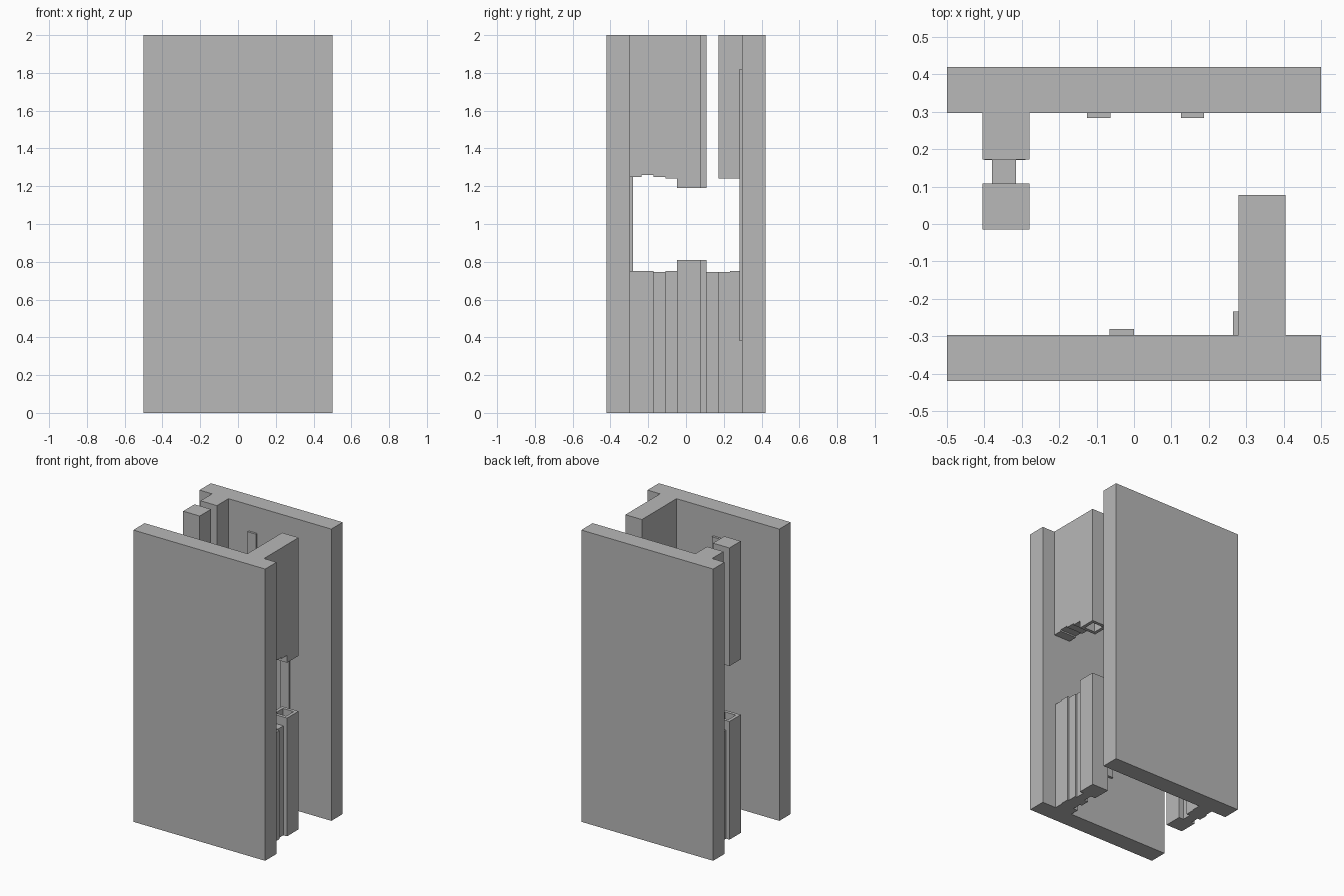
import bpy, bmesh

cube = bpy.data.objects.get("Cube")
if cube:
    bpy.data.objects.remove(cube, do_unlink=True)

GREY = (0.48, 0.48, 0.48, 1.0)
grey = bpy.data.materials.new("plain grey")
grey.use_nodes = True
grey.diffuse_color = GREY
grey.node_tree.nodes["Principled BSDF"].inputs["Base Color"].default_value = GREY

HEIGHT = 2.0
STEP = 0.0625      # width of one board
INNER = 0.297      # inner face of each slab
OUTER = 0.42       # outer face of each slab


def box(name, x, y, z, socket=None):
    """Box from (low, high) spans; socket = +1 / -1 sinks a square hole in its top / bottom."""
    bm = bmesh.new()
    bmesh.ops.create_cube(bm, size=1)
    for v in bm.verts:
        v.co = [span[c > 0] for span, c in zip((x, y, z), v.co)]
    if socket:
        bm.normal_update()
        end = [f for f in bm.faces if f.normal.z * socket > 0.9]
        bmesh.ops.inset_region(bm, faces=end, thickness=STEP / 2)
        hole = bmesh.ops.extrude_discrete_faces(bm, faces=end)["faces"]
        for f in hole:
            for v in f.verts:
                v.co.z -= socket * STEP
        bmesh.ops.recalc_face_normals(bm, faces=bm.faces)
    mesh = bpy.data.meshes.new(name)
    bm.to_mesh(mesh)
    bm.free()
    mesh.materials.append(grey)
    obj = bpy.data.objects.new(name, mesh)
    bpy.context.collection.objects.link(obj)
    return obj


# Two tall slabs
box("front_slab", (-0.5, 0.5), (-OUTER, -INNER), (0, HEIGHT))
box("back_slab", (-0.5, 0.5), (INNER, OUTER), (0, HEIGHT))

# Thin upright strips on the inner faces
STRIP = (0.38, 1.82)
box("front_strip", (-0.065, 0), (-INNER, -0.281), STRIP)
for side, x in (("right", -0.125), ("left", 0.125)):
    box(f"back_strip_{side}", (x, x + STEP), (0.283, INNER), STRIP)

LEFT = (0.28, 0.405)
RIGHT = (-0.405, -0.28)

# Posts, each split into a lower and an upper half with square sockets
for side, x, y in (("left", LEFT, (-0.047, 0.078)), ("right", RIGHT, (-0.015, 0.108))):
    box(f"{side}_post_lower", x, y, (0, 0.81), 1)
    box(f"{side}_post_upper", x, y, (1.19, HEIGHT), -1)

# Upper left wall with an uneven lower edge
for i, low in enumerate((1.25, 1.26, 1.25, 1.24)):
    y = -INNER + i * STEP
    box(f"left_wall_upper_{i + 1}", LEFT, (y, y + STEP), (low, HEIGHT))

# Lower left boards, shifted in and out
for i, (x, top) in enumerate((((0.265, 0.395), 0.75), ((0.3, 0.4), 0.752),
                              ((0.285, 0.39), 0.745), ((0.315, 0.377), 0.75))):
    y = -INNER + i * STEP
    box(f"left_board_lower_{i + 1}", x, (y, y + STEP), (0, top))

# Upper right stub on the back slab
box("right_wall_upper", RIGHT, (0.172, INNER), (1.24, HEIGHT))

# Lower right boards between the post and the back slab
for i, (x, top) in enumerate((((-0.38, -0.315), 0.745), ((-0.4, -0.29), 0.745),
                              ((-0.39, -0.285), 0.75))):
    y = 0.108 + i * STEP
    box(f"right_board_lower_{i + 1}", x, (y, y + STEP + 0.002), (0, top))
